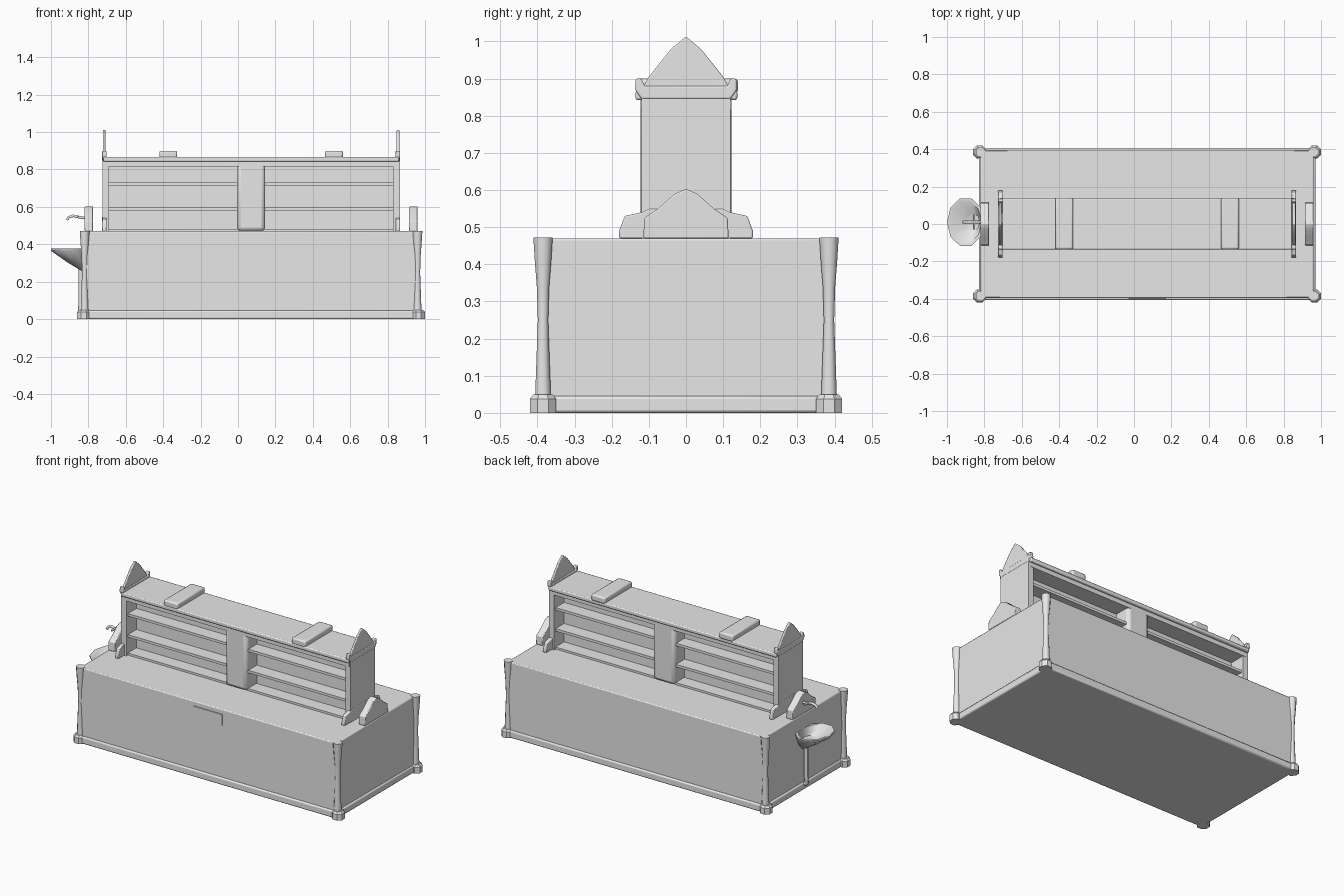
import bpy, bmesh, math
from mathutils import Vector

cube = bpy.data.objects.get("Cube")
if cube:
    bpy.data.objects.remove(cube, do_unlink=True)

grey = bpy.data.materials.new("pale grey")
grey.use_nodes = True
grey.diffuse_color = (0.8, 0.8, 0.8, 1)
grey.node_tree.nodes["Principled BSDF"].inputs["Base Color"].default_value = (0.8, 0.8, 0.8, 1)

C = 0.07  # centre of the counter; the basin sticks out on one end


def finish(name, bm, smooth=False, bevel=0):
    bmesh.ops.recalc_face_normals(bm, faces=bm.faces)
    me = bpy.data.meshes.new(name)
    bm.to_mesh(me)
    bm.free()
    me.materials.append(grey)
    ob = bpy.data.objects.new(name, me)
    bpy.context.collection.objects.link(ob)
    if bevel:
        mod = ob.modifiers.new("soft edges", "BEVEL")
        mod.width, mod.segments = bevel, 2
    if smooth or bevel:
        bpy.ops.object.select_all(action="DESELECT")
        ob.select_set(True)
        bpy.context.view_layer.objects.active = ob
        bpy.ops.object.shade_smooth_by_angle(angle=math.radians(50))
    return ob


def box(name, x, y, z, bevel=0):
    bm = bmesh.new()
    bmesh.ops.create_cube(bm, size=1)
    for v in bm.verts:
        v.co = Vector([(r[0] + r[1]) / 2 + c * (r[1] - r[0]) for c, r in zip(v.co, (x, y, z))])
    return finish(name, bm, bevel=bevel)


def plate(name, x0, x1, half):
    """Symmetric outline in y and z, given by its right half from low to high."""
    outline = half + [(-y, z) for y, z in reversed(half) if y > 0]
    bm = bmesh.new()
    face = bm.faces.new([bm.verts.new((x0, y, z)) for y, z in outline])
    new = bmesh.ops.extrude_face_region(bm, geom=[face])["geom"]
    bmesh.ops.translate(bm, vec=(x1 - x0, 0, 0), verts=[g for g in new if isinstance(g, bmesh.types.BMVert)])
    return finish(name, bm, bevel=0.004)


def stack(name, rings, sides, start=0.0, smooth=False):
    """Solid from stacked rings: centre x, centre y, z, radius x, radius y."""
    bm = bmesh.new()
    loops = []
    for cx, cy, z, rx, ry in rings:
        angles = [start + 2 * math.pi * i / sides for i in range(sides)]
        loops.append([bm.verts.new((cx + rx * math.cos(a), cy + ry * math.sin(a), z)) for a in angles])
    for a, b in zip(loops, loops[1:]):
        for i in range(sides):
            j = (i + 1) % sides
            bm.faces.new((a[i], a[j], b[j], b[i]))
    bm.faces.new(loops[0])
    bm.faces.new(loops[-1])
    return finish(name, bm, smooth)


def tube(name, points, radius):
    cu = bpy.data.curves.new(name, "CURVE")
    cu.dimensions = "3D"
    cu.bevel_depth, cu.bevel_resolution, cu.use_fill_caps = radius, 1, True
    sp = cu.splines.new("POLY")
    sp.points.add(len(points) - 1)
    for p, co in zip(sp.points, points):
        p.co = (*co, 1)
    cu.materials.append(grey)
    ob = bpy.data.objects.new(name, cu)
    bpy.context.collection.objects.link(ob)


# Counter body and plinth
box("counter_body", (C - 0.89, C + 0.89), (-0.395, 0.395), (0.02, 0.47), 0.006)
box("plinth", (C - 0.9, C + 0.9), (-0.406, 0.406), (0, 0.045), 0.008)
box("front_plaque", (-0.03, 0.17), (-0.401, -0.394), (0.37, 0.44))

# Corner posts on octagonal feet, flared at the top
q = math.pi / 8
for sx, end in ((-1, "right"), (1, "left")):
    for sy, face in ((-1, "front"), (1, "back")):
        px, py = C + sx * 0.89, sy * 0.385
        tag = f"{face}_{end}"
        stack(f"corner_foot_{tag}", [(px + sx * 0.005, py, z, r, r)
              for z, r in ((0, 0.038), (0.038, 0.038), (0.05, 0.028))], 8, q)
        stack(f"corner_post_{tag}", [(px, py, z, r, r)
              for z, r in ((0.04, 0.023), (0.25, 0.015), (0.34, 0.018), (0.41, 0.024), (0.472, 0.028))],
              8, q, True)

    # End wall of the shelf unit, with feet, moulding and pointed gable
    wall = sorted((C + sx * 0.795, C + sx * 0.76))
    trim = sorted((C + sx * 0.796, C + sx * 0.772))
    gable = sorted((C + sx * 0.793, C + sx * 0.778))
    box(f"shelf_end_{end}", wall, (-0.12, 0.12), (0.47, 0.86))
    plate(f"end_feet_{end}", *trim,
          [(0.18, 0.47), (0.18, 0.49), (0.165, 0.53), (0.12, 0.54), (0.1, 0.55), (0, 0.55)])
    plate(f"end_moulding_{end}", *trim,
          [(0.12, 0.845), (0.137, 0.87), (0.135, 0.9), (0.12, 0.9), (0.112, 0.88), (0, 0.88)])
    plate(f"gable_{end}", *gable,
          [(0.12, 0.87), (0.1, 0.905), (0.04, 0.98), (0, 1.013)])

    # Pointed upstand at the end of the counter
    stand = sorted((C + sx * 0.89, C + sx * 0.845))
    plate(f"upstand_{end}", *stand,
          [(0.115, 0.47), (0.112, 0.525), (0.075, 0.55), (0.03, 0.59), (0, 0.603)])

    # Bays of shelves, open at the front and the back
    bay = sorted((C + sx * 0.77, C + sx * 0.06))
    box(f"bay_divider_{end}", bay, (-0.02, 0.02), (0.47, 0.85))
    for i, z in enumerate((0.475, 0.59, 0.722)):
        box(f"shelf_{i}_{end}", bay, (-0.105, 0.105), (z - 0.008, z + 0.008))

    # Fitting across the top of the unit
    fx = C + sx * 0.443
    box(f"top_fitting_{end}", (fx - 0.048, fx + 0.048), (-0.135, 0.14), (0.86, 0.9), 0.009)

# Centre pillar, header and top of the shelf unit
box("centre_pillar", (C - 0.075, C + 0.075), (-0.122, 0.122), (0.47, 0.85), 0.02)
box("header", (C - 0.785, C + 0.785), (-0.122, 0.122), (0.815, 0.85))
box("unit_top", (C - 0.79, C + 0.79), (-0.136, 0.138), (0.842, 0.867), 0.006)

# Wash basin on the right end: pointed bowl, hollowed from above
stack("basin", [(-0.825, 0.01, 0.26, 0.015, 0.02), (-0.855, 0.01, 0.305, 0.06, 0.07),
                (-0.9, 0.01, 0.365, 0.1, 0.13), (-0.9, 0.01, 0.377, 0.1, 0.133),
                (-0.9, 0.01, 0.377, 0.085, 0.115), (-0.865, 0.01, 0.325, 0.04, 0.05)], 10, 0, True)

# Drain pipe and tap
tube("drain_pipe", [(-0.84, 0.01, 0.29), (-0.84, 0.01, 0.08), (-0.845, 0.01, 0.045), (-0.83, 0.01, 0.035)], 0.013)
tube("tap_spout", [(-0.81, 0.01, 0.54), (-0.85, 0.01, 0.545), (-0.88, 0.01, 0.552),
                   (-0.905, 0.01, 0.545), (-0.915, 0.01, 0.53)], 0.008)
tube("tap_handle", [(-0.855, -0.03, 0.55), (-0.855, 0.05, 0.55)], 0.006)
